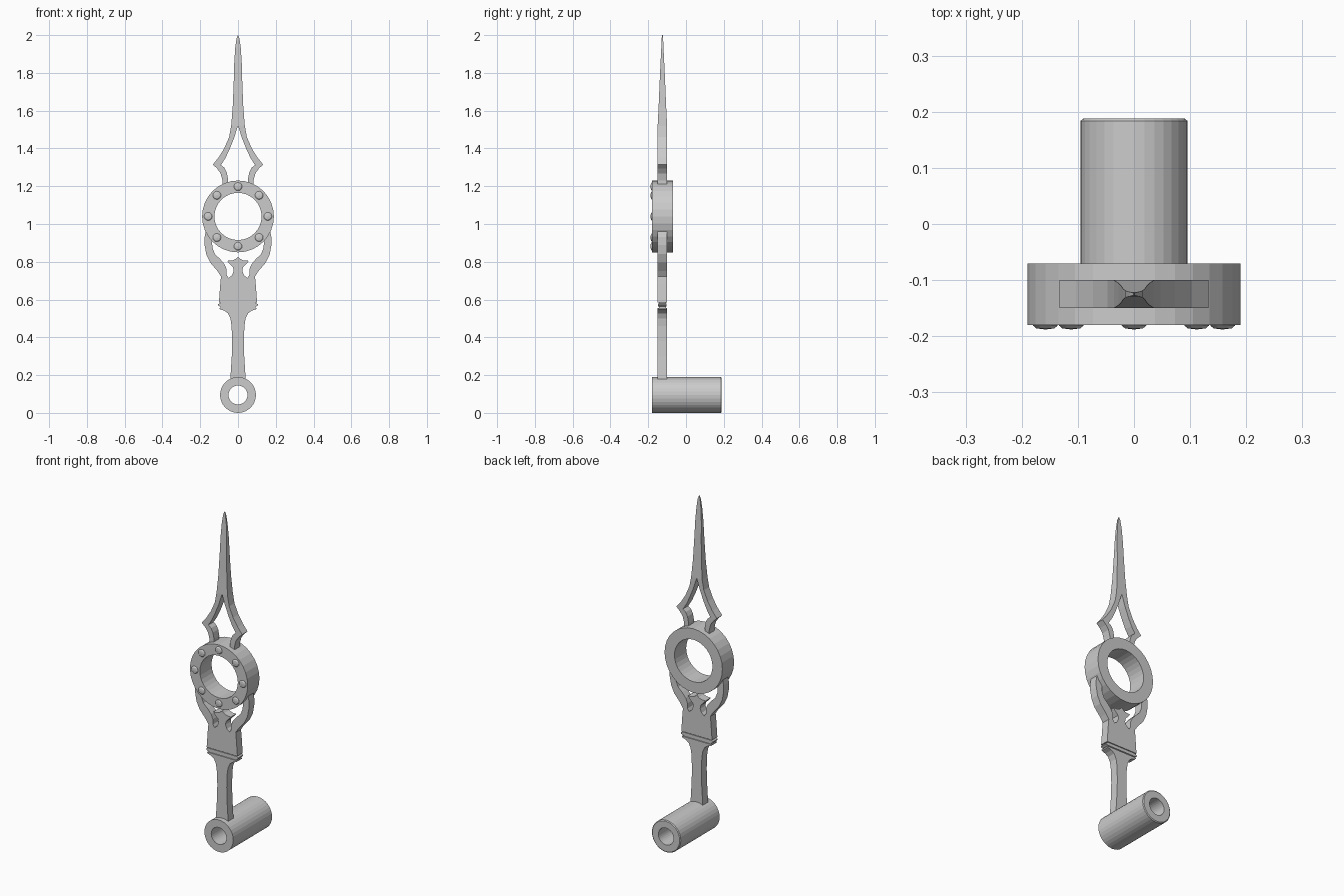
import bpy, bmesh, math

if "Cube" in bpy.data.objects:
    bpy.data.objects.remove(bpy.data.objects["Cube"])

YF, YB = -0.15, -0.10          # front and back of the flat hand
YM = (YF + YB) / 2


def finish(bm, name):
    bmesh.ops.remove_doubles(bm, verts=bm.verts, dist=1e-5)
    bmesh.ops.recalc_face_normals(bm, faces=bm.faces)
    me = bpy.data.meshes.new(name)
    bm.to_mesh(me)
    bm.free()
    ob = bpy.data.objects.new(name, me)
    bpy.context.collection.objects.link(ob)
    return ob


def lathe(name, profile, cx, cz, sides=32):
    """Closed (radius, y) profile turned about a y-axis through (cx, cz)."""
    bm = bmesh.new()
    rings = []
    for i in range(sides):
        a = 2 * math.pi * i / sides
        rings.append([bm.verts.new((cx + r * math.cos(a), y, cz + r * math.sin(a)))
                      for r, y in profile])
    n = len(profile)
    for i in range(sides):
        p, q = rings[i], rings[(i + 1) % sides]
        for j in range(n):
            k = (j + 1) % n
            if profile[j][0] + profile[k][0] > 0:
                bm.faces.new((p[j], p[k], q[k], q[j]))
    bmesh.ops.dissolve_degenerate(bm, dist=1e-6, edges=bm.edges)
    return finish(bm, name)


def plate(name, half, yf=YF, yb=YB):
    """Mirror a right-hand (x, z) outline and extrude it through y."""
    loop = half + [(-x, z) for x, z in reversed(half) if x > 1e-6]
    bm = bmesh.new()
    f = bm.faces.new([bm.verts.new((x, yf, z)) for x, z in loop])
    ext = bmesh.ops.extrude_face_region(bm, geom=[f])['geom']
    for v in ext:
        if isinstance(v, bmesh.types.BMVert):
            v.co.y = yb
    bmesh.ops.triangulate(bm, faces=[g for g in bm.faces if len(g.verts) > 4])
    return finish(bm, name)


def strip(name, rows):
    """Mirrored band from (outer x, z, inner x, z, half thickness) rows."""
    bm = bmesh.new()
    for s in (1, -1):
        sec = []
        for ox, oz, ix, iz, t in rows:
            sec.append([bm.verts.new((s * x, YM + d, z)) for x, z, d in
                        ((ox, oz, -t), (ox, oz, t), (ix, iz, t), (ix, iz, -t))])
        for a, b, r0, r1 in zip(sec, sec[1:], rows, rows[1:]):
            for j in range(4):
                if j == 2 and r0[2] == 0 and r1[2] == 0:
                    continue            # no wall on the centre line
                k = (j + 1) % 4
                bm.faces.new((a[j], a[k], b[k], b[j]))
        bm.faces.new(sec[0])
    return finish(bm, name)


# Hub tube
lathe("hub", [(0.05, -0.18), (0.095, -0.18), (0.095, 0.184), (0.09, 0.188),
              (0.05, 0.188)], 0, 0.095)

# Ring with eight rivets
RZ = 1.04
lathe("ring", [(0.125, -0.18), (0.19, -0.18), (0.19, -0.07), (0.125, -0.07)], 0, RZ)
for i in range(8):
    a = math.pi * i / 4
    lathe(f"rivet_{i}", [(0, -0.175), (0.022, -0.175), (0.022, -0.181),
                         (0.016, -0.186), (0, -0.188)],
          0.158 * math.cos(a), RZ + 0.158 * math.sin(a), 12)

# Stem flaring into a collar
plate("stem", [(0.041, 0.17), (0.033, 0.30), (0.031, 0.38), (0.034, 0.46),
               (0.040, 0.50), (0.053, 0.527), (0.072, 0.541), (0.096, 0.549),
               (0.098, 0.556)])
plate("collar_groove", [(0.092, 0.55), (0.092, 0.59)], YF + 0.006, YB - 0.006)
plate("collar", [(0.096, 0.563), (0.105, 0.568), (0.105, 0.575), (0.096, 0.580)],
      YF + 0.002, YB - 0.002)

# Crown: body, pointed middle and two curved arms up to the ring
plate("crown", [(0.101, 0.584), (0.094, 0.68), (0.090, 0.722), (0.108, 0.75),
                (0.148, 0.797), (0.168, 0.84), (0.177, 0.89), (0.177, 0.93),
                (0.170, 0.965), (0.130, 0.965), (0.137, 0.92), (0.136, 0.875),
                (0.122, 0.84), (0.095, 0.815), (0.072, 0.788), (0.060, 0.76),
                (0.060, 0.73), (0.050, 0.714), (0.032, 0.728), (0.023, 0.75),
                (0.026, 0.770), (0.040, 0.784), (0.058, 0.805), (0.030, 0.807),
                (0.012, 0.815), (0, 0.828)])

# Forked spire tapering to the tip
T = 0.025
strip("spire", [(0.082, 1.19, 0.055, 1.19, T), (0.082, 1.23, 0.053, 1.24, T),
                (0.092, 1.268, 0.060, 1.275, T), (0.110, 1.293, 0.072, 1.298, T),
                (0.133, 1.315, 0.090, 1.312, T), (0.103, 1.352, 0.066, 1.35, T),
                (0.073, 1.40, 0.045, 1.395, T), (0.047, 1.46, 0.021, 1.455, T),
                (0.036, 1.52, 0, 1.52, T), (0.028, 1.62, 0, 1.62, 0.020),
                (0.023, 1.74, 0, 1.74, 0.015), (0.020, 1.85, 0, 1.85, 0.010),
                (0.015, 1.93, 0, 1.93, 0.006), (0.008, 1.98, 0, 1.98, 0.004),
                (0.001, 2.0, 0, 2.0, 0.002)])
